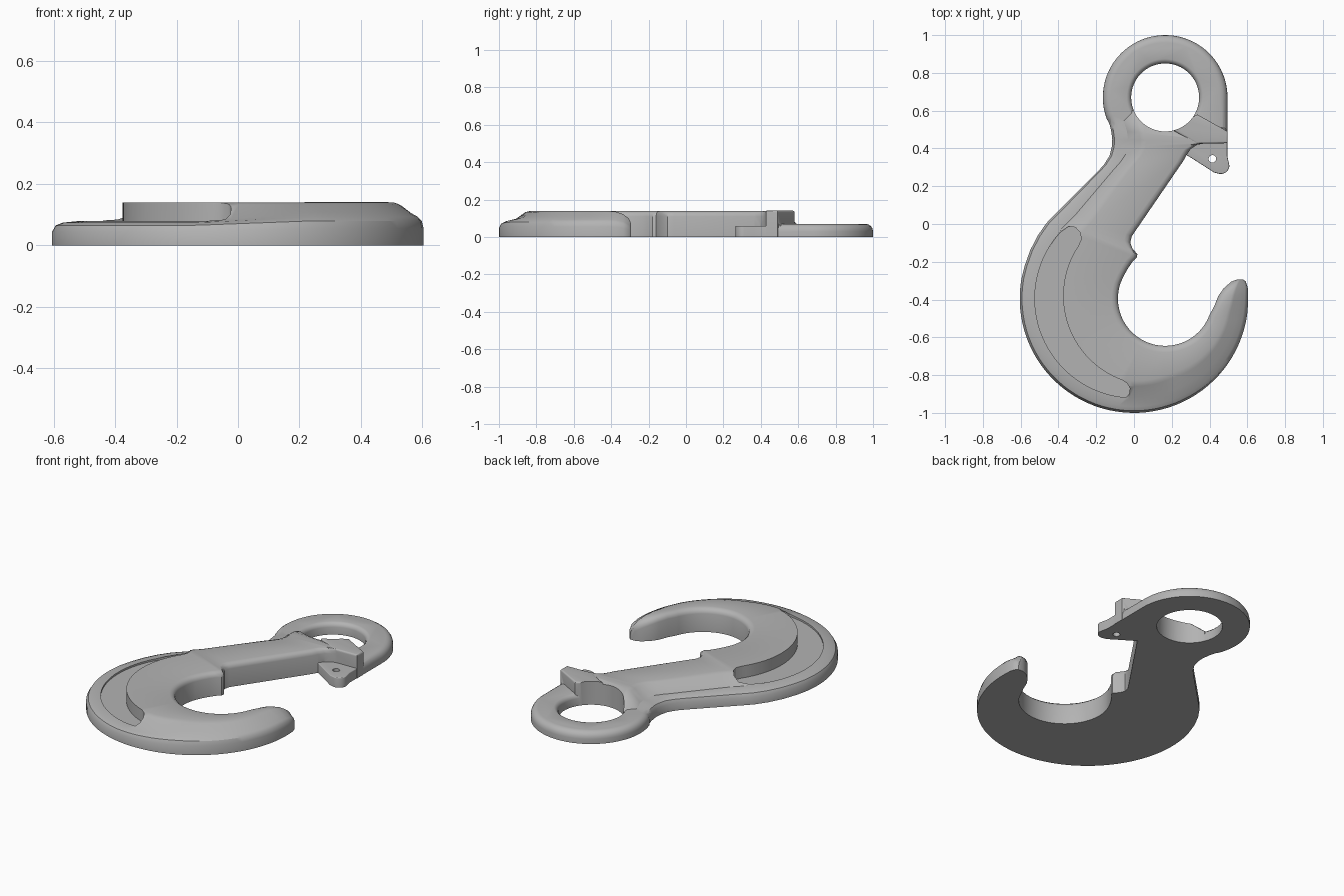
import bpy, bmesh
from math import radians, cos, sin, pi
from mathutils import Vector

if "Cube" in bpy.data.objects:
    bpy.data.objects.remove(bpy.data.objects["Cube"])

steel = bpy.data.materials.new("grey_steel")
steel.use_nodes = True
GREY = (0.45, 0.45, 0.45, 1)
steel.diffuse_color = GREY
steel.node_tree.nodes["Principled BSDF"].inputs["Base Color"].default_value = GREY


def arc(cx, cy, r, a0, a1, n):
    """Points along an arc, angles in degrees."""
    angles = [radians(a0 + (a1 - a0) * i / n) for i in range(n + 1)]
    return [(cx + r * cos(a), cy + r * sin(a)) for a in angles]


def finish(name, bm):
    bmesh.ops.recalc_face_normals(bm, faces=bm.faces)
    mesh = bpy.data.meshes.new(name)
    bm.to_mesh(mesh)
    bm.free()
    mesh.materials.append(steel)
    ob = bpy.data.objects.new(name, mesh)
    bpy.context.collection.objects.link(ob)
    return ob


def plate(name, pts, z0, z1, bevel=0):
    """Extruded outline with a rounded top edge."""
    bm = bmesh.new()
    base = bm.faces.new([bm.verts.new((x, y, z0)) for x, y in pts])
    ext = bmesh.ops.extrude_face_region(bm, geom=[base], use_keep_orig=True)["geom"]
    top = [v for v in ext if isinstance(v, bmesh.types.BMVert)]
    bmesh.ops.translate(bm, verts=top, vec=(0, 0, z1 - z0))
    if bevel:
        rim = [e for e in bm.edges if all(v in top for v in e.verts)]
        bmesh.ops.bevel(bm, geom=rim, offset=bevel, segments=4, profile=0.5, affect='EDGES')
    return finish(name, bm)


def lathe(name, cx, cy, profile, n=64):
    """Closed solid of revolution from (radius, height) pairs."""
    bm = bmesh.new()
    rings = [[bm.verts.new((x, y, z)) for x, y in arc(cx, cy, r, 0, 360 - 360 / n, n - 1)]
             for r, z in profile]
    for a, b in zip(rings, rings[1:]):
        for i in range(n):
            j = (i + 1) % n
            bm.faces.new((a[i], a[j], b[j], b[i]))
    bm.faces.new(rings[0])
    bm.faces.new(rings[-1])
    return finish(name, bm)


def boolean(ob, other, op):
    mod = ob.modifiers.new(op.lower(), 'BOOLEAN')
    mod.operation, mod.solver, mod.object = op, 'EXACT', other
    bpy.context.view_layer.objects.active = ob
    bpy.ops.object.modifier_apply(modifier=mod.name)
    bpy.data.objects.remove(other)


def section(outer, inner, scale, left):
    """Cross-section from the outer edge to the inner edge; left flattens the rim."""
    o, i = Vector(outer), Vector(inner)
    w = (i - o).length
    k = min(1, 0.55 * w / 0.18)
    m = min(1, 0.4 * w / 0.035)

    def mix(a, b):
        return a + (b - a) * left

    prof = [(0, 0), (0, mix(.055, .045)), (.012 * k, mix(.08, .065)),
            (.035 * k, mix(.093, .074)), (.085 * k, mix(.108, .079)),
            (.15 * k, .133), (.18 * k, .14), (w - .035 * m, .14),
            (w - .018 * m, .136), (w - .005 * m, .125), (w, .11), (w, 0)]
    return [(*(o + (i - o) * (d / w)), z * scale) for d, z in prof]


# Stations of the hook: outer point, inner point, height scale
HOOK_C, BOWL_C, RING_C = (0, -0.395), (0.165, -0.395), (0.165, 0.67)
stations = [((.578, -.293), (.548, -.293), .5), ((.592, -.305), (.515, -.305), .7),
            ((.602, -.335), (.475, -.34), .88), ((.604, -.375), (.447, -.38), .97),
            ((.604, -.42), (.425, -.435), 1)]
stations += [(o, i, 1) for o, i in zip(arc(*HOOK_C, .605, -8, -190, 48),
                                       arc(*BOWL_C, .25, -20, -200, 48))]
stations += [(o, i, 1) for o, i in [
    ((-.58, -.225), (-.052, -.27)), ((-.55, -.14), (-.03, -.232)),
    ((-.51, -.062), (-.008, -.2)), ((-.465, .003), (.015, -.178)),
    ((-.44, .03), (.018, -.16)), ((-.42, .05), (-.008, -.13)),
    ((-.405, .065), (-.02, -.1)), ((-.385, .085), (-.012, -.065)),
    ((-.19, .28), (.262, .335)), ((-.16, .313), (.278, .365)),
    ((-.13, .36), (.3, .397)), ((-.117, .41), (.335, .42)),
    ((-.115, .45), (.4, .43)), ((-.122, .5), (.49, .432))]]
stations += [((-.138, .56), (.488, .48), .86), ((-.158, .63), (.485, .51), .45)]

# Swept hook and shank
bm = bmesh.new()
rows = []
for o, i, s in stations:
    left = max(0, min(1, (0.25 - o[0]) / 0.4))
    rows.append([bm.verts.new(p) for p in section(o, i, s, left)])
for a, b in zip(rows, rows[1:]):
    for j in range(len(a)):
        k = (j + 1) % len(a)
        bm.faces.new((a[j], a[k], b[k], b[j]))
bm.faces.new(rows[0])
bm.faces.new(rows[-1])
hook = finish("hook", bm)

# Raised latch seat beside the eye
seat = plate("latch_seat", [(.496, .428), (.496, .49), (.335, .58), (.2, .5), (.33, .424)],
             0, .141, .01)
boolean(hook, seat, 'UNION')
boolean(hook, lathe("eye_cutter", *RING_C, [(.18, -.1), (.18, .3)]), 'DIFFERENCE')

# Crescent groove along the back of the hook
crescent = arc(*HOOK_C, .525, 138, 262, 40)
crescent += [(-.045, -.92), (-.025, -.9), (-.022, -.87), (-.035, -.845)]
crescent += arc(.1, -.38, .475, 250, 146, 36)
crescent += [(-.279, -.08), (-.285, -.045), (-.31, -.018), (-.345, -.012)]
boolean(hook, plate("groove_cutter", crescent, .068, .3), 'DIFFERENCE')

# Flat eye ring with a rounded rim
outline = arc(*RING_C, .33, 0, 200, 60) + [(-.1, .48), (.1, .44), (.495, .434)]
ring = plate("eye_ring", outline, 0, .07, .04)
boolean(ring, lathe("ring_cutter", *RING_C, [(.18, -.1), (.18, .045), (.184, .057),
                                             (.194, .067), (.21, .072), (.21, .2)]), 'DIFFERENCE')
boolean(hook, ring, 'UNION')

# Latch lug with its pin hole
lug_pts = [(.27, .37), (.3, .352), (.425, .272)] + arc(.46, .31, .045, -110, 0, 10)
lug_pts += [(.494, .36), (.494, .45), (.34, .45)]
lug = plate("latch_lug", lug_pts, 0, .06, .005)
boolean(lug, lathe("pin_cutter", .415, .345, [(.02, -.1), (.02, .2)], 24), 'DIFFERENCE')
boolean(hook, lug, 'UNION')

# Smooth shading with crisp edges
bpy.ops.object.select_all(action='DESELECT')
hook.select_set(True)
bpy.context.view_layer.objects.active = hook
bpy.ops.object.shade_smooth_by_angle(angle=radians(32))
